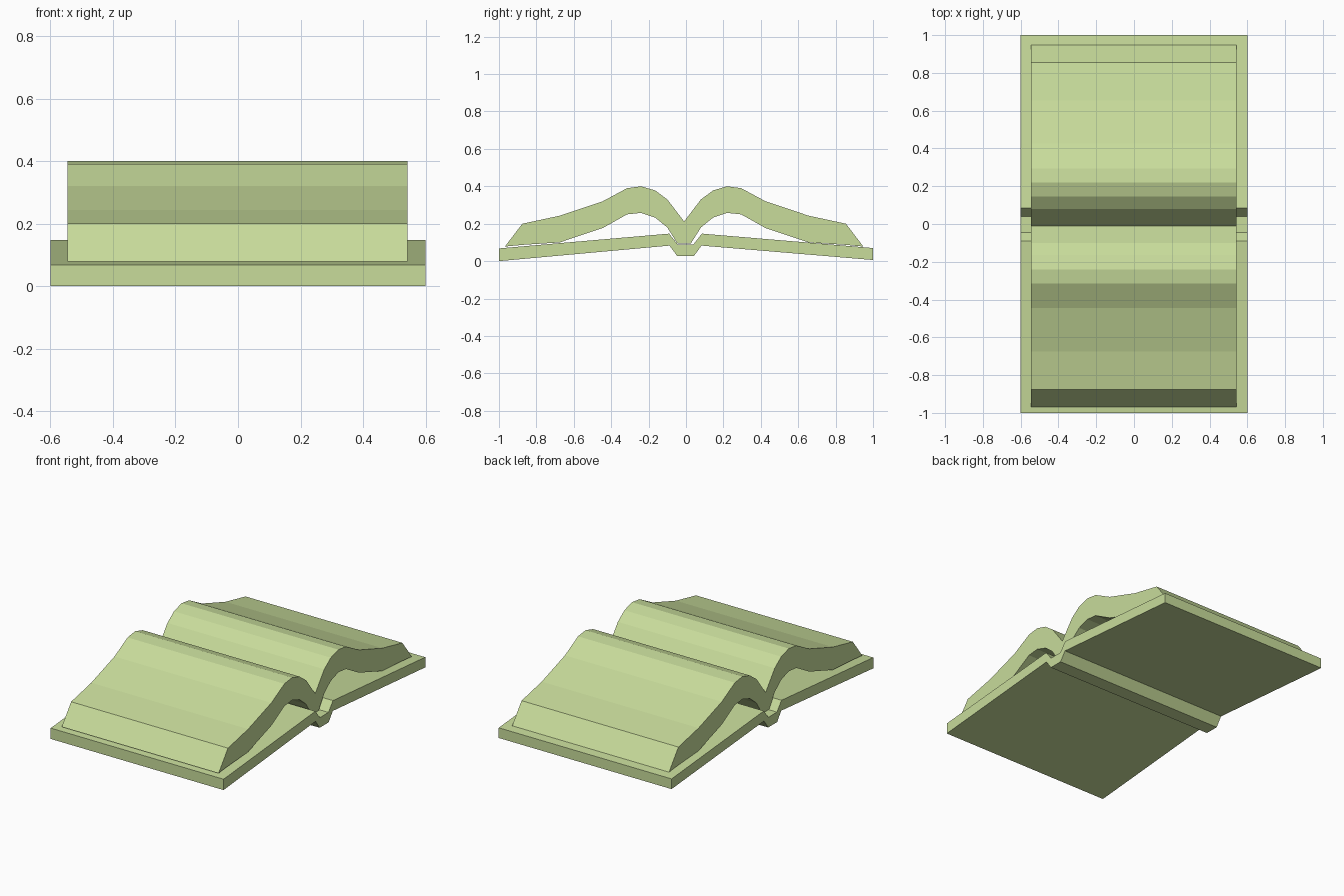
import bpy, bmesh

if "Cube" in bpy.data.objects:
    bpy.data.objects.remove(bpy.data.objects["Cube"])

paper = bpy.data.materials.new("pale_green")
paper.diffuse_color = (0.578, 0.716, 0.328, 1)
paper.use_nodes = True
paper.node_tree.nodes["Principled BSDF"].inputs["Base Color"].default_value = paper.diffuse_color


def extrude_profile(name, points, x0, x1):
    """Solid made by sweeping a (y, z) outline along x."""
    bm = bmesh.new()
    face = bm.faces.new([bm.verts.new((x0, y, z)) for y, z in points])
    swept = bmesh.ops.extrude_face_region(bm, geom=[face])["geom"]
    moved = [v for v in swept if isinstance(v, bmesh.types.BMVert)]
    bmesh.ops.translate(bm, verts=moved, vec=(x1 - x0, 0, 0))
    bmesh.ops.recalc_face_normals(bm, faces=bm.faces)
    mesh = bpy.data.meshes.new(name)
    bm.to_mesh(mesh)
    bm.free()
    mesh.materials.append(paper)
    obj = bpy.data.objects.new(name, mesh)
    bpy.context.collection.objects.link(obj)
    return obj


# Cover: two sloping boards joined by a sunken spine
cover_top = [(-1, 0.068), (-0.09, 0.147), (-0.045, 0.09),
             (0.04, 0.09), (0.085, 0.147), (1, 0.07)]
cover_bottom = [(1, 0.006), (0.083, 0.083), (0.042, 0.027),
                (-0.047, 0.027), (-0.088, 0.083), (-1, 0)]
extrude_profile("cover", cover_top + cover_bottom, -0.6, 0.6)

# Page blocks: arched stacks mirrored about the gutter
GUTTER = -0.01
page = [(0, 0.212), (0.09, 0.33), (0.155, 0.378), (0.23, 0.4), (0.305, 0.39),
        (0.435, 0.32), (0.665, 0.243), (0.865, 0.2), (0.958, 0.078),
        (0.865, 0.087), (0.665, 0.1), (0.435, 0.177), (0.305, 0.25),
        (0.23, 0.258), (0.155, 0.233), (0.09, 0.18), (0.035, 0.093), (0, 0.093)]
for name, side in (("front_pages", -1), ("back_pages", 1)):
    extrude_profile(name, [(GUTTER + side * y, z) for y, z in page], -0.546, 0.543)
